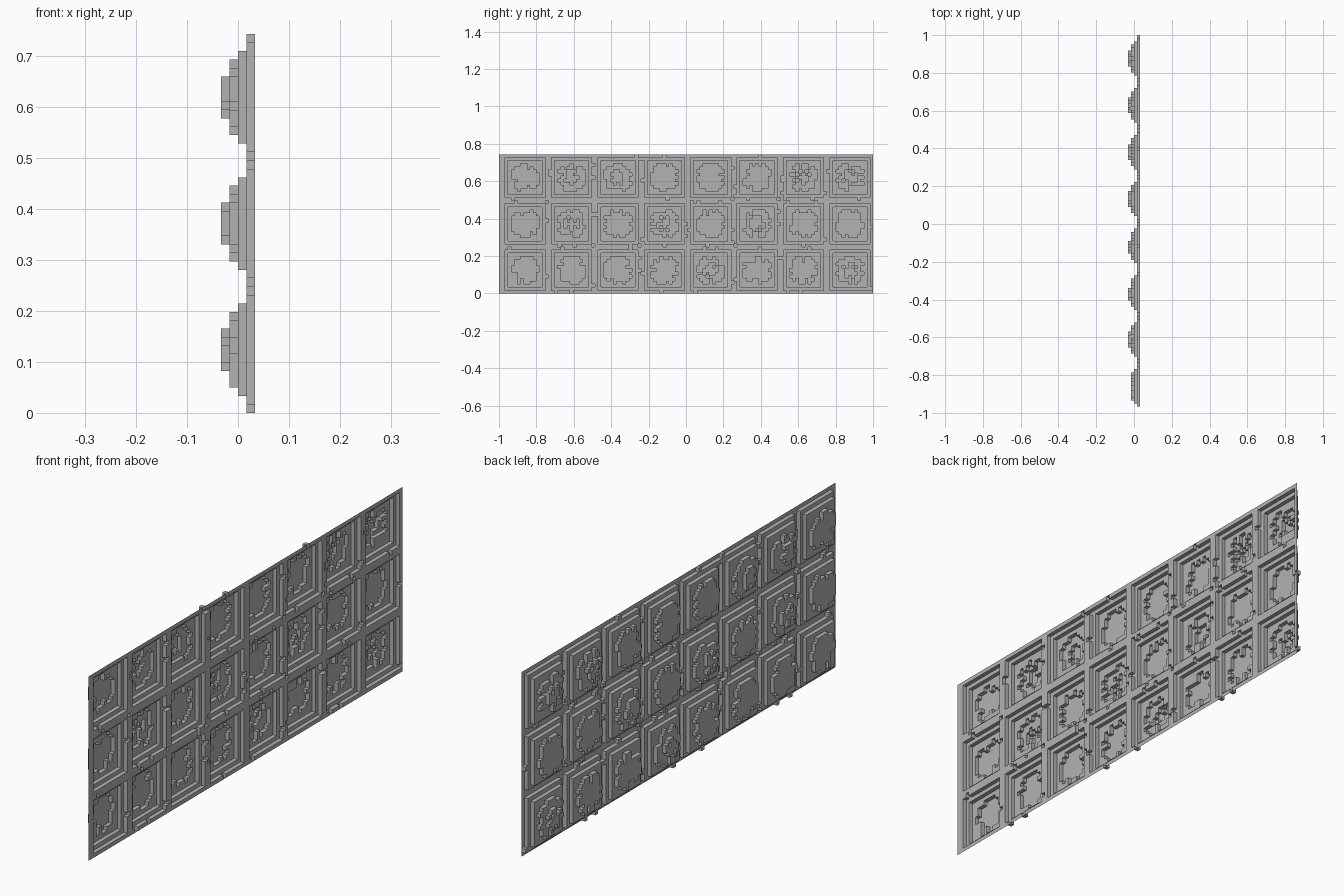
import bpy
import bmesh
import random
from mathutils import Vector

cube = bpy.data.objects.get("Cube")
if cube:
    bpy.data.objects.remove(cube, do_unlink=True)

random.seed(7)
TILE, COLS, ROWS = 15, 8, 3
NY, NZ = TILE * COLS + 1, TILE * ROWS
S = 2 / NY                                   # size of one block
DEEP = {(1, 2), (2, 2), (6, 2), (7, 2), (1, 1), (3, 1), (5, 1), (4, 0), (7, 0)}
EDGE_PITS = {(18, 0), (23, 0), (52, 0), (63, 0), (93, 0), (97, 0),
             (44, 44), (53, 44), (84, 44), (120, 21), (120, 1)}

stone = bpy.data.materials.new("grey_stone")
stone.use_nodes = True
stone.diffuse_color = (0.45, 0.45, 0.45, 1)
stone.node_tree.nodes["Principled BSDF"].inputs["Base Color"].default_value = (0.45, 0.45, 0.45, 1)


def worn_blob():
    """Octagonal floor with a nibbled rim, grown outward from a solid core."""
    cells = set()
    for ring in range(5):
        keep = (1, 1, 1, 0.88, 0.65)[ring]
        for a in range(-ring, ring + 1):
            for b in range(-ring, ring + 1):
                if max(abs(a), abs(b)) != ring or abs(a) + abs(b) > 6:
                    continue
                inner = (max(-ring + 1, min(ring - 1, a)), max(-ring + 1, min(ring - 1, b)))
                if ring < 3 or (inner in cells and random.random() < keep):
                    cells.add((a, b))
    return cells


def worn_pit():
    """Small cross-shaped hollow in the middle of the deeper coffers."""
    return {(a, b) for a in range(-2, 3) for b in range(-2, 3)
            if abs(a) + abs(b) < 2 or (abs(a) + abs(b) < 4 and random.random() < 0.45)}


# Depth of every block column, counted in blocks behind the frame face
depth = {}
for i in range(NY):
    for k in range(NZ):
        depth[i, k] = 0
        border = i in (0, NY - 1) or k in (0, NZ - 1)
        if not border and i > 1 and random.random() < 0.06:
            depth[i, k] = 1
for cell in EDGE_PITS:
    depth[cell] = 1

# Stepped coffers
owner = {}
for c in range(COLS):
    for r in range(ROWS):
        ci, ck = c * TILE + 8, r * TILE + 7
        blob = worn_blob()
        pit = worn_pit() if (c, r) in DEEP else set()
        for a in range(-6, 7):
            for b in range(-6, 7):
                ring = max(abs(a), abs(b))
                d = 1 if ring == 6 else 2
                if (a, b) in blob:
                    d = 4 if (a, b) in pit else 3
                depth[ci + a, ck + b] = d
                owner[ci + a, ck + b] = f"coffer_{r + 1}_{c + 1}"


def point(i, k, d):
    return Vector(((2 - d) * S, -1 + i * S, k * S))


def build(name, cells):
    """Skin the given block columns: a face on each, and risers up to higher neighbours."""
    bm = bmesh.new()

    def quad(*corners):
        bm.faces.new([bm.verts.new(p) for p in corners])

    for i, k in cells:
        d = depth[i, k]
        corners = [(i, k), (i + 1, k), (i + 1, k + 1), (i, k + 1)]
        quad(*[point(*p, d) for p in corners])
        neighbours = [(i, k - 1), (i + 1, k), (i, k + 1), (i - 1, k)]
        for n, other in enumerate(neighbours):
            p, q = corners[n], corners[(n + 1) % 4]
            for level in range(depth.get(other, 0), d):
                quad(point(*q, level + 1), point(*p, level + 1),
                     point(*p, level), point(*q, level))
    bmesh.ops.remove_doubles(bm, verts=bm.verts, dist=S / 100)
    mesh = bpy.data.meshes.new(name)
    bm.to_mesh(mesh)
    bm.free()
    mesh.materials.append(stone)
    bpy.context.collection.objects.link(bpy.data.objects.new(name, mesh))


# Frame grid and one recessed panel per opening
parts = {}
for cell in depth:
    parts.setdefault(owner.get(cell, "frame_grid"), []).append(cell)
for part_name, part_cells in parts.items():
    build(part_name, part_cells)
